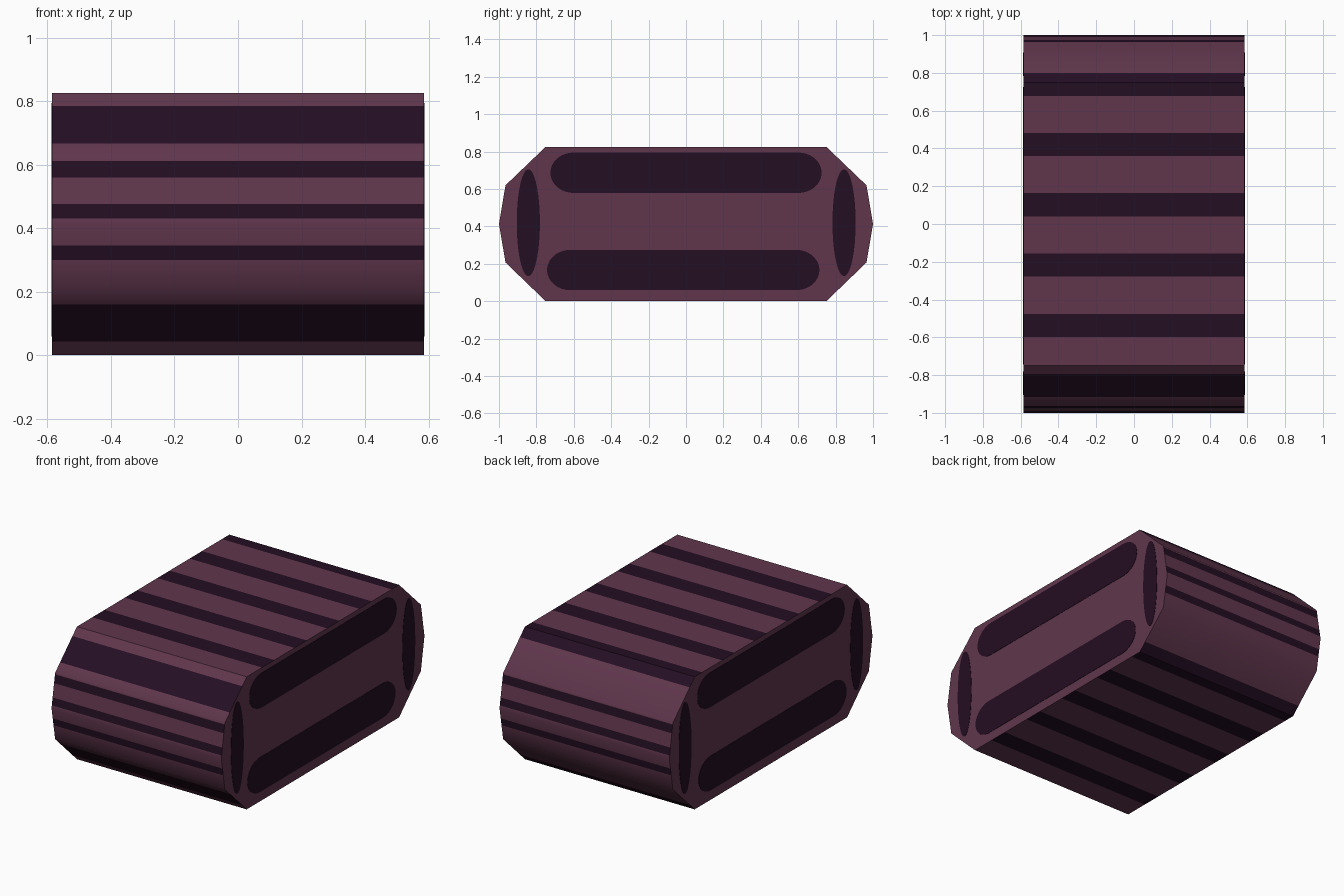
import bpy, bmesh, math

if "Cube" in bpy.data.objects:
    bpy.data.objects.remove(bpy.data.objects["Cube"])

HALF = 0.585          # half length along x


def material(name, rgb):
    m = bpy.data.materials.new(name)
    m.diffuse_color = (*rgb, 1)
    m.use_nodes = True
    m.node_tree.nodes["Principled BSDF"].inputs["Base Color"].default_value = m.diffuse_color
    return m


plum = material("plum", (0.117, 0.037, 0.073))
dark = material("dark plum", (0.0175, 0.0044, 0.0165))


def finish(bm, name, mats):
    bmesh.ops.recalc_face_normals(bm, faces=bm.faces[:])
    me = bpy.data.meshes.new(name)
    bm.to_mesh(me)
    bm.free()
    for m in mats:
        me.materials.append(m)
    ob = bpy.data.objects.new(name, me)
    bpy.context.collection.objects.link(ob)
    return ob


# Octagon-like profile (y, z), front half then mirrored back half
front = [(-0.75, 0.826), (-0.965, 0.62), (-1, 0.413), (-0.965, 0.207), (-0.75, 0)]
profile = front + [(-y, z) for y, z in reversed(front)]

# Dark stripes: by y on the flat and sloping faces, by z on the steep faces
y_bands = [(c - 0.061, c + 0.061) for c in (-0.855, -0.538, -0.218, 0.102, 0.42, 0.738)]
z_bands = [(0.30, 0.345), (0.43, 0.476), (0.56, 0.611)]

# Striped body
bm = bmesh.new()
points, flags = [], []
for i, a in enumerate(profile):
    b = profile[(i + 1) % len(profile)]
    steep = abs(b[1] - a[1]) > 2 * abs(b[0] - a[0])
    axis, bands = (1, z_bands) if steep else (0, y_bands)
    span = b[axis] - a[axis]
    cuts = [(v - a[axis]) / span for band in bands for v in band]
    cuts = [0] + sorted(t for t in cuts if 0.001 < t < 0.999) + [1]
    for t0, t1 in zip(cuts, cuts[1:]):
        mid = a[axis] + span * (t0 + t1) / 2
        points.append([a[k] + (b[k] - a[k]) * t0 for k in (0, 1)])
        flags.append(any(lo < mid < hi for lo, hi in bands))
left = [bm.verts.new((-HALF, y, z)) for y, z in points]
right = [bm.verts.new((HALF, y, z)) for y, z in points]
n = len(points)
for i in range(n):
    j = (i + 1) % n
    f = bm.faces.new((left[i], left[j], right[j], right[i]))
    f.material_index = int(flags[i])
bm.faces.new(left)
bm.faces.new(right)
body = finish(bm, "striped_body", [plum, dark])
bpy.context.view_layer.objects.active = body
body.select_set(True)
bpy.ops.object.shade_smooth_by_angle(angle=math.radians(40))
body.select_set(False)


# Thin dark plates on both ends: rounded bars and upright ovals
def plate(name, side, cy, cz, ry, rz, straight=0.0):
    bm = bmesh.new()
    loops = [[], []]
    for k in range(40):
        a = 2 * math.pi * (k + 0.5) / 40
        y = cy + ry * math.cos(a) + math.copysign(straight, math.cos(a))
        z = cz + rz * math.sin(a)
        for loop, off in zip(loops, (-0.001, 0.002)):
            loop.append(bm.verts.new((side * (HALF + off), y, z)))
    for loop in loops:
        bm.faces.new(loop)
    for k in range(40):
        m = (k + 1) % 40
        bm.faces.new((loops[0][k], loops[0][m], loops[1][m], loops[1][k]))
    finish(bm, name, [dark])


for side, label in ((1, "right"), (-1, "left")):
    plate(label + "_upper_bar", side, 0, 0.687, 0.125, 0.108, 0.60)
    plate(label + "_lower_bar", side, -0.015, 0.167, 0.125, 0.108, 0.603)
    for end, cy in (("front", -0.843), ("back", 0.845)):
        plate(label + "_" + end + "_oval", side, cy, 0.42, 0.062, 0.286)
